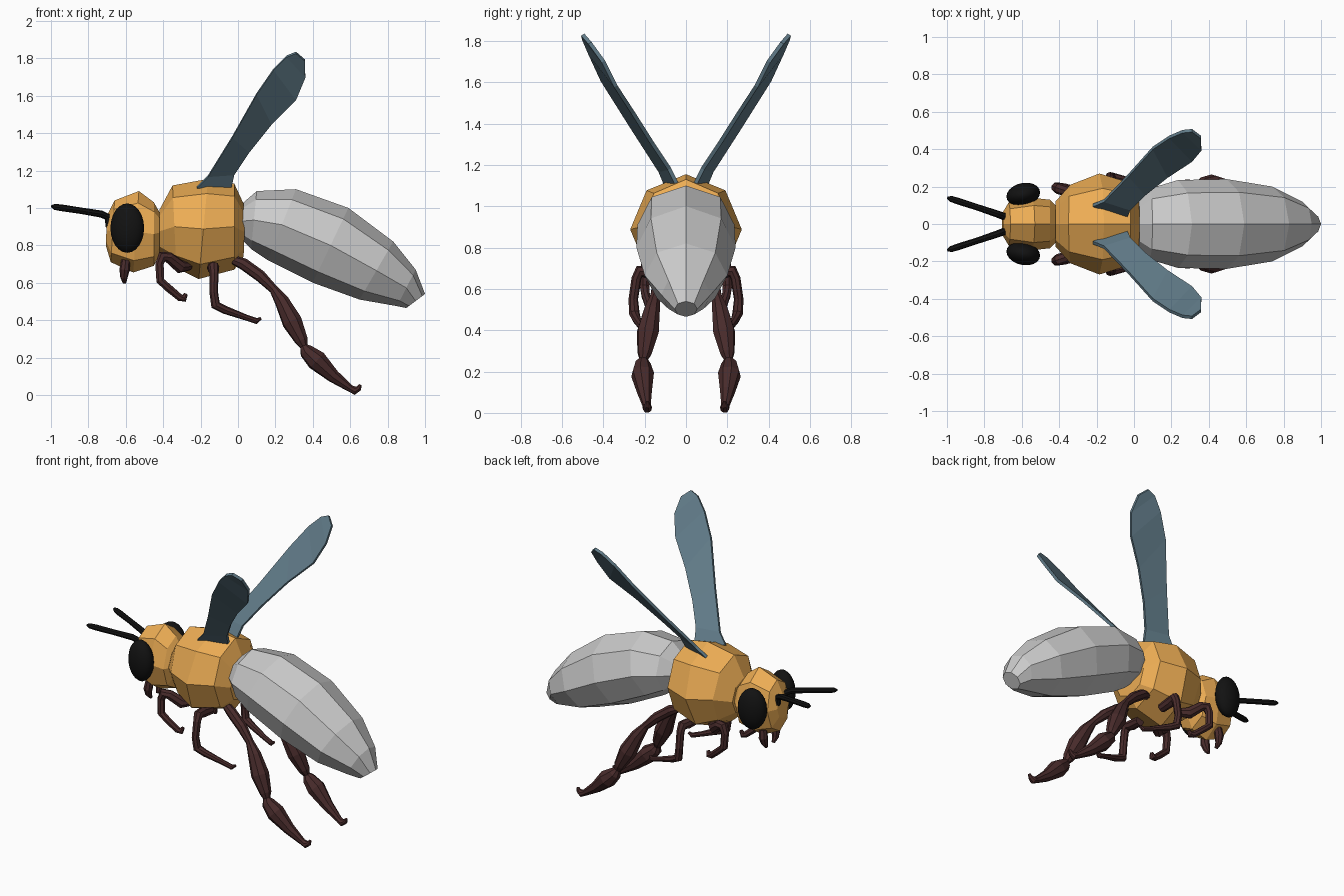
import bpy, bmesh, math
from mathutils import Vector


def material(name, rgb):
    m = bpy.data.materials.new(name)
    m.diffuse_color = (*rgb, 1)
    return m


ORANGE = material("orange", (0.85, 0.42, 0.09))
BROWN = material("brown", (0.065, 0.024, 0.024))
BLACK = material("black", (0.006, 0.006, 0.006))
BLUE = material("blue_grey", (0.12, 0.2, 0.25))


def finish(bm, name, mat=None, mirror=False):
    bmesh.ops.recalc_face_normals(bm, faces=bm.faces)
    me = bpy.data.meshes.new(name)
    bm.to_mesh(me)
    bm.free()
    ob = bpy.data.objects.new(name, me)
    bpy.context.collection.objects.link(ob)
    if mat:
        me.materials.append(mat)
    if mirror:
        mod = ob.modifiers.new("mirror", 'MIRROR')
        mod.use_axis = (False, True, False)
        mod.use_mirror_merge = False
    return ob


def skin(rings, name, mat=None, mirror=False):
    """Join closed rings of points into a capped solid."""
    bm = bmesh.new()
    vs = [[bm.verts.new(p) for p in r] for r in rings]
    n = len(vs[0])
    for a, b in zip(vs, vs[1:]):
        for i in range(n):
            j = (i + 1) % n
            bm.faces.new((a[i], a[j], b[j], b[i]))
    bm.faces.new(vs[0])
    bm.faces.new(vs[-1])
    return finish(bm, name, mat, mirror)


def body(name, stations, mat=None, n=8):
    """Stations: top x, top z, bottom x, bottom z, half width."""
    rings = []
    for tx, tz, bx, bz, w in stations:
        top, bot = Vector((tx, 0, tz)), Vector((bx, 0, bz))
        c, up = (top + bot) / 2, (top - bot) / 2
        rings.append([c + up * math.cos(k * math.tau / n)
                      + Vector((0, w * math.sin(k * math.tau / n), 0)) for k in range(n)])
    return skin(rings, name, mat)


def limb(name, pts, mat, n=8):
    """Mirrored tube through points x, y, z, radius."""
    P = [Vector(p[:3]) for p in pts]
    rings, prev, u = [], None, None
    for i, p in enumerate(P):
        d = (P[min(i + 1, len(P) - 1)] - P[max(i - 1, 0)]).normalized()
        if prev is None:
            u = d.orthogonal().normalized()
        else:
            u = prev.rotation_difference(d) @ u
        v = d.cross(u)
        prev = d
        rings.append([p + pts[i][3] * (u * math.cos(k * math.tau / n) + v * math.sin(k * math.tau / n))
                      for k in range(n)])
    return skin(rings, name, mat, True)


# Body segments
body("head", [(-.70, .96, -.707, .80, .06), (-.66, 1.04, -.68, .71, .115),
              (-.53, 1.09, -.56, .655, .14), (-.45, 1.03, -.45, .69, .13),
              (-.41, .96, -.41, .78, .09)], ORANGE)
body("thorax", [(-.42, .99, -.42, .76, .12), (-.35, 1.12, -.33, .68, .21),
                (-.16, 1.155, -.21, .62, .27), (-.02, 1.13, -.02, .67, .22),
                (.04, 1.0, .03, .74, .13)], ORANGE)
body("abdomen", [(.03, 1.03, .02, .83, .13), (.10, 1.09, .07, .78, .19),
                 (.31, 1.10, .16, .72, .235), (.59, 1.0, .40, .60, .24),
                 (.83, .82, .65, .51, .20), (.95, .67, .85, .475, .12),
                 (1.0, .54, .90, .465, .055)])

# Eyes
bm = bmesh.new()
bmesh.ops.create_uvsphere(bm, u_segments=20, v_segments=12, radius=1)
for v in bm.verts:
    x, y, z = v.co.x * .09, v.co.y * .062, v.co.z * .132
    v.co = (-.592 + x, .158 + y + .12 * x, .892 + z)
for f in bm.faces:
    f.smooth = True
finish(bm, "eyes", BLACK, True)

# Antennae and mandibles
limb("antennae", [(-.66, .035, .89, .018), (-.69, .04, .91, .022), (-.695, .04, .95, .02),
                  (-.73, .053, .967, .019), (-.84, .09, .985, .017),
                  (-.94, .122, 1.0, .018), (-.98, .135, 1.006, .016), (-.998, .14, 1.01, .006)], BLACK)
limb("mandibles", [(-.60, .06, .72, .024), (-.606, .065, .67, .028),
                   (-.61, .055, .63, .02), (-.607, .035, .60, .01)], BROWN)

# Legs
limb("front_legs", [(-.26, .10, .69, .025), (-.31, .14, .685, .036), (-.37, .18, .735, .03),
                    (-.405, .19, .74, .03), (-.42, .195, .70, .024), (-.415, .20, .61, .024),
                    (-.37, .195, .57, .022), (-.31, .18, .52, .02), (-.29, .175, .515, .02),
                    (-.278, .17, .54, .01)], BROWN)
limb("middle_legs", [(-.13, .10, .67, .028), (-.135, .18, .68, .032), (-.13, .225, .685, .03),
                     (-.128, .24, .65, .024), (-.13, .255, .55, .023), (-.12, .25, .48, .026),
                     (-.07, .24, .455, .022), (.04, .215, .415, .016), (.10, .205, .395, .016),
                     (.122, .20, .41, .008)], BROWN)
limb("hind_legs", [(-.02, .09, .72, .025), (.03, .11, .70, .032), (.12, .13, .635, .032),
                   (.19, .15, .565, .024), (.235, .165, .50, .04), (.29, .185, .39, .055),
                   (.34, .20, .29, .036), (.352, .205, .26, .022), (.365, .21, .235, .04),
                   (.42, .21, .185, .056), (.51, .20, .10, .036), (.60, .19, .035, .02),
                   (.625, .187, .023, .023), (.645, .187, .035, .016), (.655, .187, .055, .008)], BROWN)

# Wings: leading and trailing edges paired into thin cross-sections
lead = [(-.22, .10, 1.11), (-.16, .125, 1.17), (-.03, .26, 1.38), (.10, .405, 1.61),
        (.19, .465, 1.74), (.26, .495, 1.81), (.31, .50, 1.83)]
trail = [(-.04, .035, 1.09), (-.02, .08, 1.18), (.06, .16, 1.30), (.18, .255, 1.45),
         (.31, .34, 1.58), (.36, .40, 1.70), (.357, .465, 1.79)]
rings = []
for a, b in zip(lead, trail):
    a, b = Vector(a), Vector(b)
    t = Vector((0, .008, -.005))
    rings.append([a + t, a - t, b - t, b + t])
skin(rings, "wings", BLUE, True)
